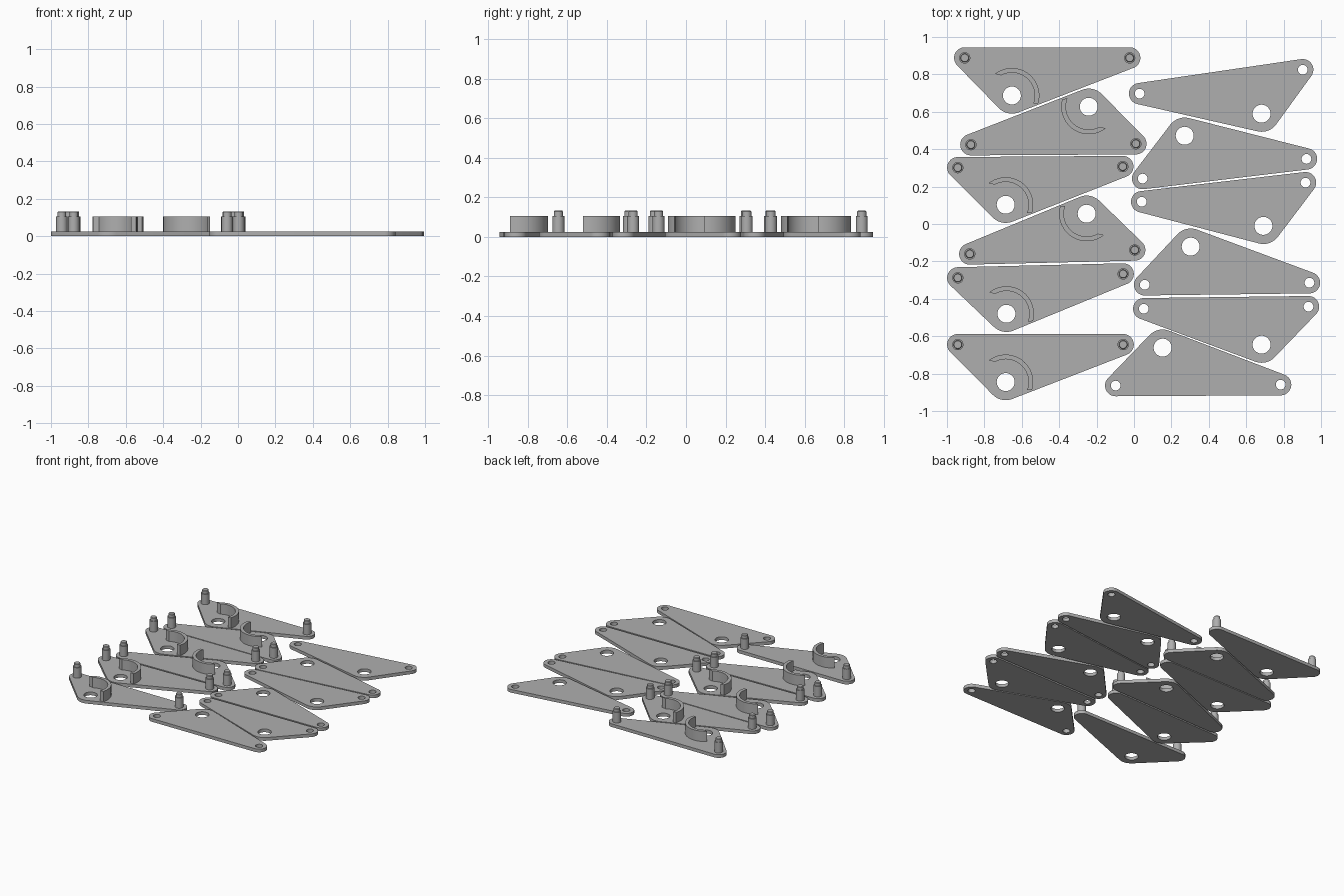
import bpy, bmesh, math
from mathutils import Vector, geometry

if "Cube" in bpy.data.objects:
    bpy.data.objects.remove(bpy.data.objects["Cube"])

THICK, WALL_TOP, PIN_TOP = 0.025, 0.106, 0.132
END_R, APEX_R = 0.057, 0.097          # outline rounding at the two ends and the apex
BIG_HOLE, SMALL_HOLE = 0.048, 0.026

grey = bpy.data.materials.new("plain grey")
grey.diffuse_color = (0.43, 0.43, 0.43, 1)
grey.use_nodes = True
grey.node_tree.nodes["Principled BSDF"].inputs["Base Color"].default_value = grey.diffuse_color


def circle(c, r, n=48):
    return [Vector((c[0] + r * math.cos(2 * math.pi * i / n),
                    c[1] + r * math.sin(2 * math.pi * i / n))) for i in range(n)]


def finish(ob):
    ob.data.materials.clear()
    ob.data.materials.append(grey)
    bpy.ops.object.select_all(action='DESELECT')
    ob.select_set(True)
    bpy.context.view_layer.objects.active = ob
    bpy.ops.object.shade_smooth_by_angle(angle=math.radians(30))


def slab(name, loops, z0, z1):
    """Extrude a filled outline; loops after the first are holes."""
    cu = bpy.data.curves.new(name, 'CURVE')
    cu.dimensions, cu.fill_mode, cu.extrude = '2D', 'BOTH', (z1 - z0) / 2
    for loop in loops:
        sp = cu.splines.new('POLY')
        sp.points.add(len(loop) - 1)
        for p, v in zip(sp.points, loop):
            p.co = (v[0], v[1], 0, 1)
        sp.use_cyclic_u = True
    tmp = bpy.data.objects.new(name + "_outline", cu)
    bpy.context.collection.objects.link(tmp)
    me = bpy.data.meshes.new_from_object(tmp.evaluated_get(bpy.context.evaluated_depsgraph_get()))
    bpy.data.objects.remove(tmp)
    bm = bmesh.new()
    bm.from_mesh(me)
    bmesh.ops.remove_doubles(bm, verts=bm.verts, dist=1e-5)
    bmesh.ops.recalc_face_normals(bm, faces=bm.faces)
    bmesh.ops.translate(bm, verts=bm.verts, vec=(0, 0, (z0 + z1) / 2))
    bm.to_mesh(me)
    bm.free()
    ob = bpy.data.objects.new(name, me)
    bpy.context.collection.objects.link(ob)
    finish(ob)


def plate(name, a, b, apex, small_holes):
    pts = circle(a, END_R) + circle(b, END_R) + circle(apex, APEX_R)
    hull = [pts[i] for i in geometry.convex_hull_2d(pts)]
    loops = [hull, circle(apex, BIG_HOLE)]
    if small_holes:
        loops += [circle(a, SMALL_HOLE, 32), circle(b, SMALL_HOLE, 32)]
    slab(name, loops, 0, THICK)


def pin(name, c):
    """Stepped round pin with a chamfered tip, lathed from a profile."""
    prof = [(0.030, THICK - 0.005), (0.030, WALL_TOP), (0.023, WALL_TOP),
            (0.023, PIN_TOP - 0.004), (0.020, PIN_TOP)]
    n = 32
    bm = bmesh.new()
    rings = [[bm.verts.new((v.x, v.y, z)) for v in circle(c, r, n)] for r, z in prof]
    for lo, hi in zip(rings, rings[1:]):
        for i in range(n):
            j = (i + 1) % n
            bm.faces.new((lo[i], lo[j], hi[j], hi[i]))
    bm.faces.new(rings[-1])
    bm.faces.new(rings[0][::-1])
    me = bpy.data.meshes.new(name)
    bm.to_mesh(me)
    bm.free()
    ob = bpy.data.objects.new(name, me)
    bpy.context.collection.objects.link(ob)
    finish(ob)


def arc_wall(name, c, turn):
    """Curved wall around the big hole, with slanted ends."""
    def arc(r, d0, d1, n=32):
        return [(c[0] + r * math.cos(turn + math.radians(d0 + (d1 - d0) * i / n)),
                 c[1] + r * math.sin(turn + math.radians(d0 + (d1 - d0) * i / n)))
                for i in range(n + 1)]
    slab(name, [arc(0.147, -17, 128) + arc(0.122, 118, -21)], THICK - 0.005, WALL_TOP)


# left column: end, end, apex, wall turned half round or not
pinned = [((-.905, .888), (-.023, .888), (-.653, .687), 0),
          ((-.872, .424), (.010, .429), (-.242, .627), 1),
          ((-.942, .301), (-.060, .307), (-.686, .103), 0),
          ((-.878, -.160), (.004, -.139), (-.253, .055), 1),
          ((-.942, -.288), (-.058, -.267), (-.682, -.480), 0),
          ((-.942, -.645), (-.058, -.645), (-.686, -.845), 0)]
for k, (a, b, apex, flip) in enumerate(pinned, 1):
    plate(f"pinned_plate_{k}", a, b, apex, False)
    pin(f"left_pin_{k}", a)
    pin(f"right_pin_{k}", b)
    tilt = math.atan2(b[1] - a[1], b[0] - a[0])
    arc_wall(f"arc_wall_{k}", apex, tilt + math.pi * flip)

# right column: end, end, apex
drilled = [((.030, .697), (.902, .825), (.682, .590)),
           ((.046, .243), (.922, .348), (.271, .472)),
           ((.041, .119), (.917, .221), (.692, -.010)),
           ((.057, -.325), (.938, -.314), (.303, -.121)),
           ((.052, -.453), (.933, -.442), (.682, -.645)),
           ((-.098, -.864), (.784, -.859), (.153, -.661))]
for k, (a, b, apex) in enumerate(drilled, 1):
    plate(f"drilled_plate_{k}", a, b, apex, True)
